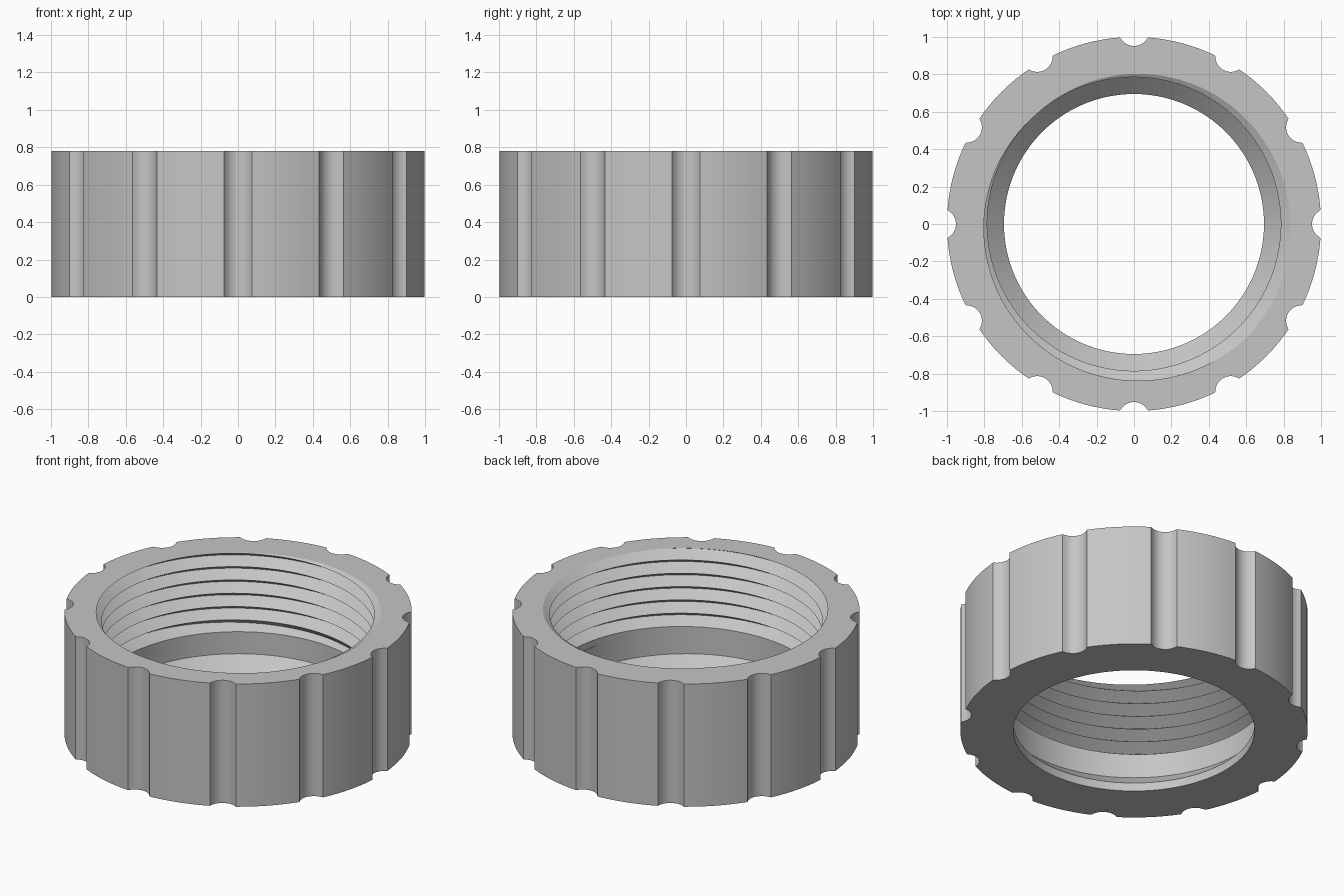
import bpy, bmesh
from math import sin, cos, sqrt, pi, radians, floor

if "Cube" in bpy.data.objects:
    bpy.data.objects.remove(bpy.data.objects["Cube"], do_unlink=True)

HEIGHT, BORE, LIP = 0.78, 0.785, 0.695
PITCH, DEPTH, THREAD_START = 0.0845, 0.07, 0.28
GRIPS, GRIP_CENTRE, GRIP_RADIUS = 12, 1.035, 0.083
ROWS = 28

grey = bpy.data.materials.new("light_grey")
grey.use_nodes = True
colour = (0.56, 0.56, 0.56, 1)
grey.diffuse_color = colour
grey.node_tree.nodes["Principled BSDF"].inputs["Base Color"].default_value = colour


def outer_radius(phi):
    """Rim radius at an angle from the nearest grip groove's centre."""
    inside = GRIP_RADIUS ** 2 - (GRIP_CENTRE * sin(phi)) ** 2
    return min(1, GRIP_CENTRE * cos(phi) - sqrt(inside)) if inside > 0 else 1


def crest_height(theta):
    return HEIGHT + PITCH * (theta - radians(135)) / (2 * pi)


def thread_radius(theta, z):
    """V thread that fades out at its lower end."""
    turn = (z - crest_height(theta)) / PITCH
    valley = 1 - abs(2 * (turn - floor(turn)) - 1)
    fade = max(0, min(1, (z - THREAD_START) / 0.04))
    return BORE + DEPTH * valley * fade


def column(theta, phi):
    """Closed section of the ring: lip, cone, plain bore, thread, rim."""
    points = [(LIP, 0), (LIP, 0.053), (BORE, 0.14), (BORE, THREAD_START)]
    low = crest_height(theta) - 10 * PITCH
    for k in range(ROWS):
        z = max(THREAD_START, min(HEIGHT, low + k * PITCH / 2))
        points.append((thread_radius(theta, z), z))
    rim = outer_radius(phi)
    return points + [(rim, HEIGHT), (rim, 0)]


# Angles: fine steps across each groove, wider steps between grooves
half = radians(4.3)
sector = 2 * pi / GRIPS
offsets = [-half + 2 * half * i / 12 for i in range(12)]
offsets += [half + (sector - 2 * half) * i / 8 for i in range(8)]

# Threaded ring with grip grooves
bm = bmesh.new()
columns = []
for s in range(GRIPS):
    for phi in offsets:
        theta = s * sector + phi
        columns.append([bm.verts.new((r * cos(theta), r * sin(theta), z))
                        for r, z in column(theta, phi)])

first, last = 4, 4 + ROWS - 1
for i, a in enumerate(columns):
    b = columns[(i + 1) % len(columns)]
    if i == len(columns) - 1:
        # The helix climbs one pitch, which is two rows, per turn
        b = [b[min(k + 2, last)] if first <= k <= last else v
             for k, v in enumerate(b)]
    for k in range(len(a)):
        m = (k + 1) % len(a)
        # Rows that share a vertex past the helix end give a triangle
        bm.faces.new(dict.fromkeys((a[k], b[k], b[m], a[m])))

bmesh.ops.remove_doubles(bm, verts=bm.verts, dist=0.0002)
bmesh.ops.recalc_face_normals(bm, faces=bm.faces)

mesh = bpy.data.meshes.new("threaded_ring_nut")
bm.to_mesh(mesh)
bm.free()
mesh.materials.append(grey)
ring = bpy.data.objects.new("threaded_ring_nut", mesh)
bpy.context.collection.objects.link(ring)

bpy.ops.object.select_all(action='DESELECT')
ring.select_set(True)
bpy.context.view_layer.objects.active = ring
bpy.ops.object.shade_smooth_by_angle(angle=radians(25))
